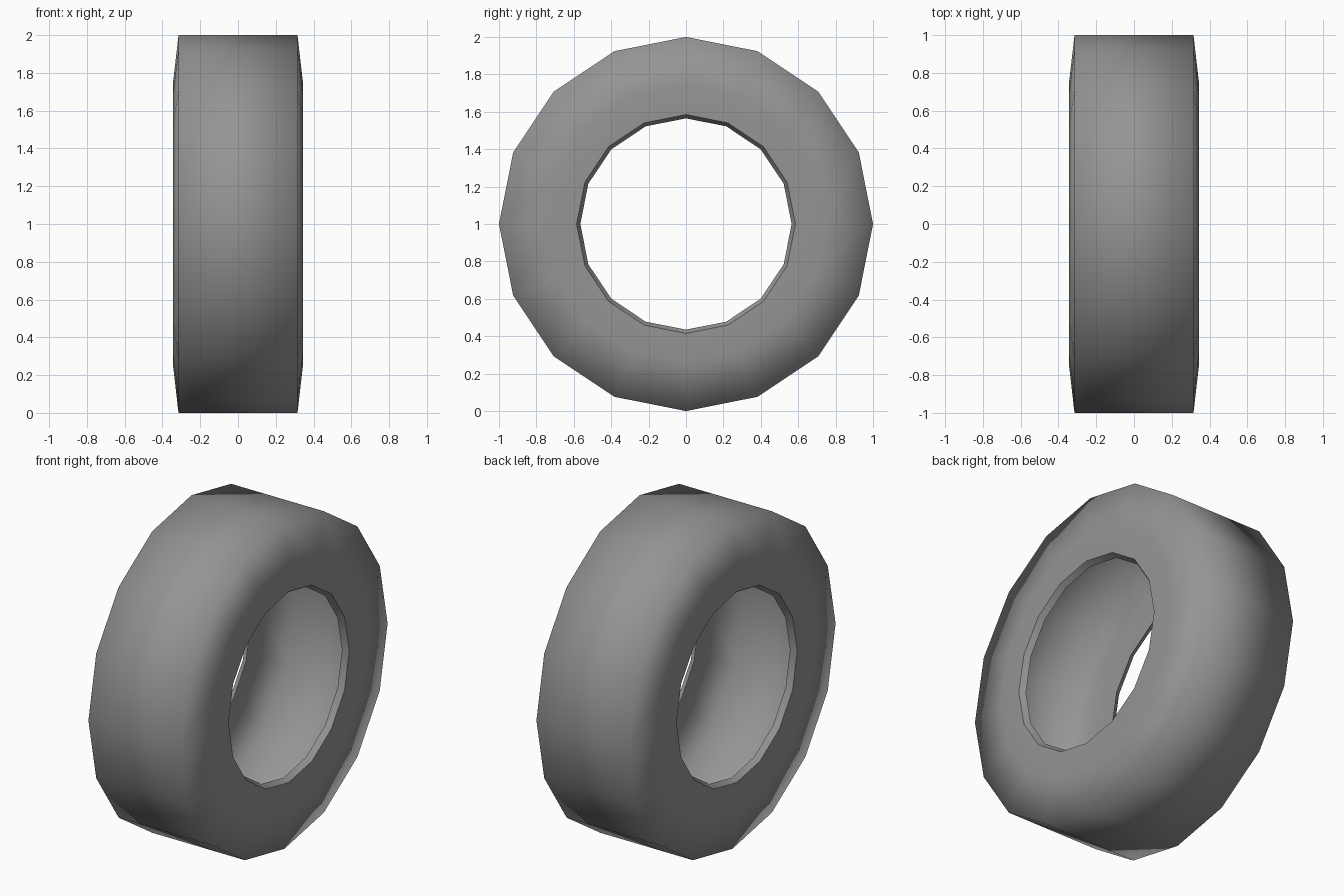
import bpy, bmesh, math

SIDES = 16

cube = bpy.data.objects.get("Cube")
if cube:
    bpy.data.objects.remove(cube, do_unlink=True)

# Rubber material
rubber = bpy.data.materials.new("grey rubber")
rubber.use_nodes = True
colour = (0.30, 0.30, 0.30, 1.0)
rubber.diffuse_color = colour
bsdf = next(n for n in rubber.node_tree.nodes if n.type == "BSDF_PRINCIPLED")
bsdf.inputs["Base Color"].default_value = colour

# Half section of the hollow tyre as (x, radius): inner lip, bead, sidewall, tread edge
half = [(0.31, 0.565), (0.345, 0.585), (0.345, 0.74), (0.315, 1.0)]
section = half + [(-x, r) for x, r in reversed(half)]

bm = bmesh.new()
rings = []
for x, r in section:
    ring = []
    for i in range(SIDES):
        a = 2 * math.pi * i / SIDES
        ring.append(bm.verts.new((x, r * math.cos(a), 1 + r * math.sin(a))))
    rings.append(ring)

# Skin between neighbouring rings; the inside stays open
for a, b in zip(rings, rings[1:]):
    for i in range(SIDES):
        j = (i + 1) % SIDES
        face = bm.faces.new((a[i], a[j], b[j], b[i]))
        face.smooth = True

# Make the tread point outwards
bm.normal_update()
tread = max(bm.faces, key=lambda f: f.calc_center_median().z)
if tread.normal.z < 0:
    bmesh.ops.reverse_faces(bm, faces=bm.faces[:])

# Crisp bead edge around each opening
for ring in (rings[1], rings[-2]):
    for i in range(SIDES):
        bm.edges.get((ring[i], ring[(i + 1) % SIDES])).smooth = False

mesh = bpy.data.meshes.new("tyre")
bm.to_mesh(mesh)
bm.free()
mesh.materials.append(rubber)
tyre = bpy.data.objects.new("tyre", mesh)
bpy.context.collection.objects.link(tyre)
